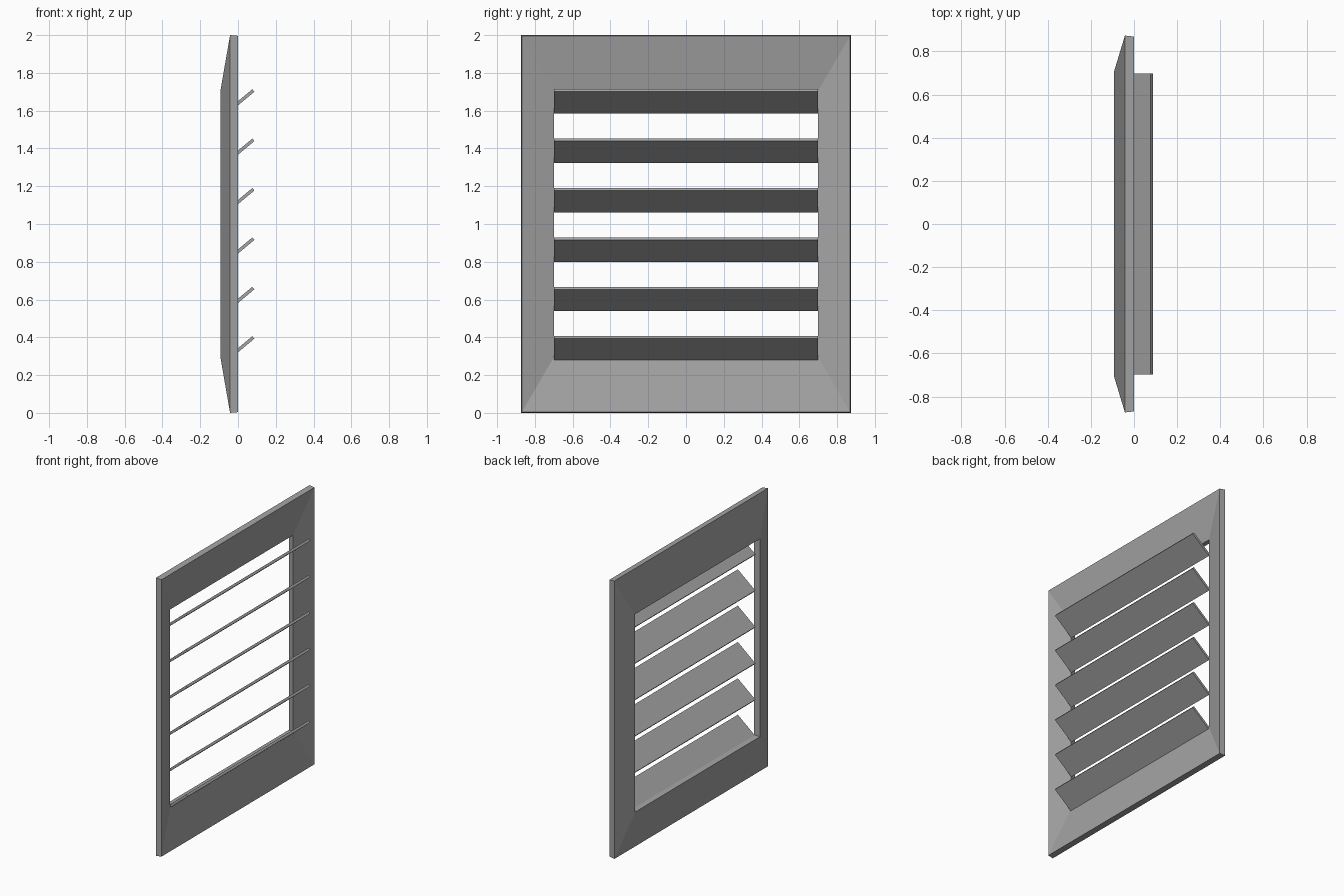
import bpy, bmesh

if "Cube" in bpy.data.objects:
    bpy.data.objects.remove(bpy.data.objects["Cube"])

grey = bpy.data.materials.new("dark_grey")
grey.diffuse_color = (0.37, 0.37, 0.37, 1)
grey.use_nodes = True
grey.node_tree.nodes["Principled BSDF"].inputs["Base Color"].default_value = grey.diffuse_color


def finish(bm, name):
    bmesh.ops.recalc_face_normals(bm, faces=bm.faces)
    mesh = bpy.data.meshes.new(name)
    bm.to_mesh(mesh)
    bm.free()
    mesh.materials.append(grey)
    obj = bpy.data.objects.new(name, mesh)
    bpy.context.collection.objects.link(obj)
    return obj


def bridge(bm, a, b):
    n = len(a)
    for i in range(n):
        j = (i + 1) % n
        bm.faces.new((a[i], a[j], b[j], b[i]))


# Dished rectangular frame: four mitred loops (x, half width, half height)
bm = bmesh.new()
loops = []
for x, hw, hh in [(0.0, 0.869, 0.996),
                  (-0.042, 0.874, 1.0),
                  (-0.092, 0.709, 0.712),
                  (-0.05, 0.699, 0.704)]:
    loops.append([bm.verts.new((x, y, 1 + z)) for y, z in
                  ((-hw, -hh), (hw, -hh), (hw, hh), (-hw, hh))])
for i in range(4):
    bridge(bm, loops[i], loops[(i + 1) % 4])
finish(bm, "frame")

# Tilted slats: one cross-section extruded along y, repeated upwards
section = [(-0.052, 0.277), (0.087, 0.393), (0.076, 0.406), (-0.063, 0.290)]
for k in range(6):
    bm = bmesh.new()
    ends = [[bm.verts.new((x, y, z + k * 0.2615)) for x, z in section]
            for y in (-0.698, 0.698)]
    bridge(bm, ends[0], ends[1])
    for end in ends:
        bm.faces.new(end)
    finish(bm, f"slat_{k + 1}")
